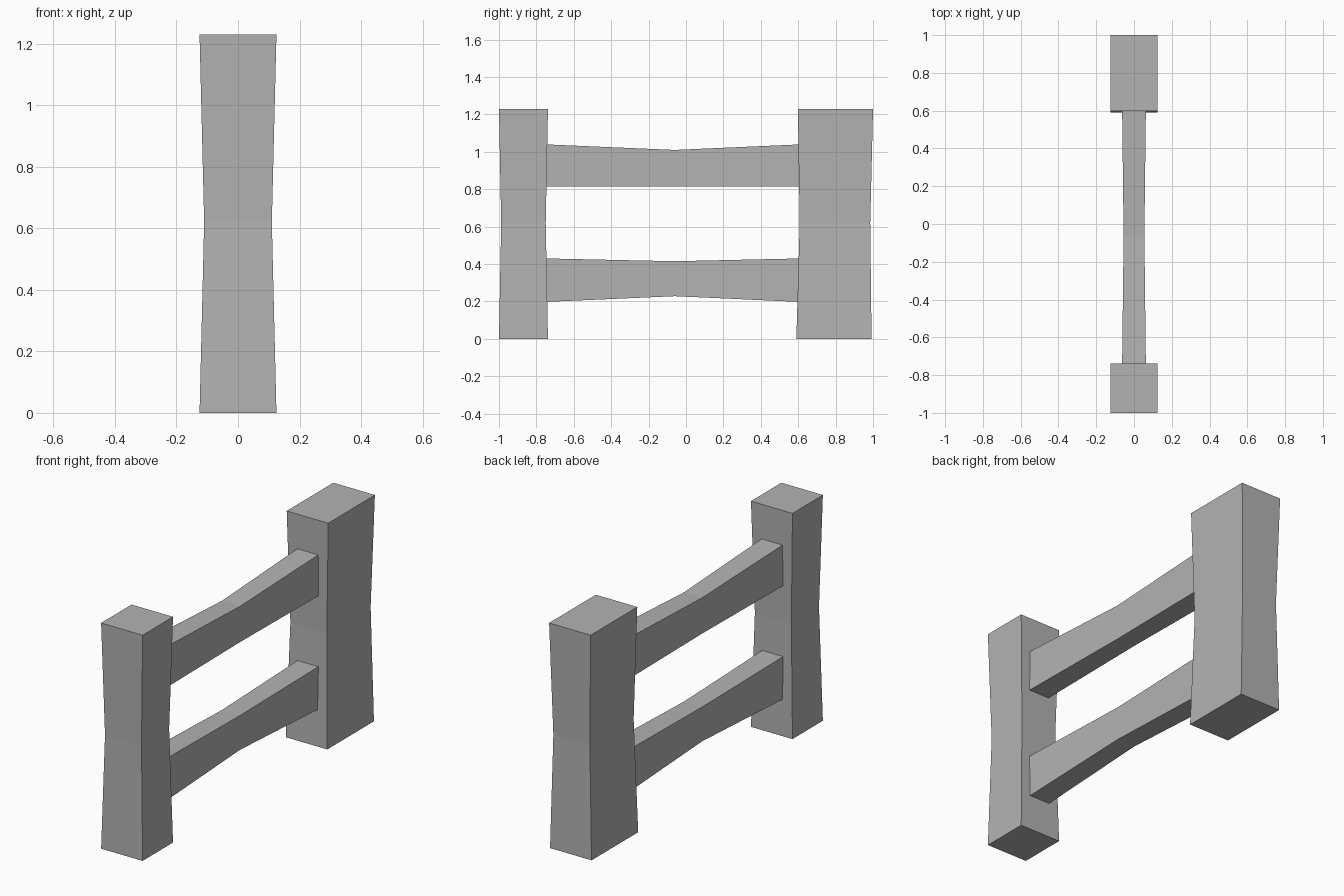
import bpy
import bmesh
from mathutils import Vector

if "Cube" in bpy.data.objects:
    bpy.data.objects.remove(bpy.data.objects["Cube"], do_unlink=True)

# Single grey for the whole fence
grey = bpy.data.materials.new("plain_grey")
grey.use_nodes = True
grey.diffuse_color = (0.45, 0.45, 0.45, 1)
grey.node_tree.nodes["Principled BSDF"].inputs["Base Color"].default_value = grey.diffuse_color


def loft(name, sections):
    """Skin a run of four-cornered sections and cap both ends."""
    bm = bmesh.new()
    rings = [[bm.verts.new(Vector(p)) for p in s] for s in sections]
    for a, b in zip(rings, rings[1:]):
        for i in range(4):
            j = (i + 1) % 4
            bm.faces.new((a[i], a[j], b[j], b[i]))
    bm.faces.new(rings[0])
    bm.faces.new(rings[-1])
    bmesh.ops.recalc_face_normals(bm, faces=bm.faces)
    mesh = bpy.data.meshes.new(name)
    bm.to_mesh(mesh)
    bm.free()
    mesh.materials.append(grey)
    obj = bpy.data.objects.new(name, mesh)
    bpy.context.collection.objects.link(obj)


def post(name, levels):
    """Upright post from (z, half width, front y, back y) levels."""
    loft(name, [[(-w, f, z), (w, f, z), (w, b, z), (-w, b, z)]
                for z, w, f, b in levels])


def rail(name, stations):
    """Crossbar from (y, half width, bottom z, top z) stations."""
    loft(name, [[(-w, y, lo), (w, y, lo), (w, y, hi), (-w, y, hi)]
                for y, w, lo, hi in stations])


# Waisted posts, the back one deeper than the front one
post("front_post", [(0, 0.125, -1, -0.738),
                    (0.62, 0.11, -0.988, -0.75),
                    (1.23, 0.125, -1, -0.738)])
post("back_post", [(0, 0.125, 0.59, 0.992),
                   (0.62, 0.11, 0.608, 0.985),
                   (1.23, 0.125, 0.598, 1)])

# Rails narrow towards the middle and sink slightly into the posts
FRONT, MIDDLE, BACK = -0.76, -0.06, 0.62
rail("upper_rail", [(FRONT, 0.063, 0.815, 1.04),
                    (MIDDLE, 0.055, 0.815, 1.01),
                    (BACK, 0.063, 0.815, 1.04)])
rail("lower_rail", [(FRONT, 0.063, 0.197, 0.43),
                    (MIDDLE, 0.055, 0.228, 0.415),
                    (BACK, 0.063, 0.197, 0.43)])
